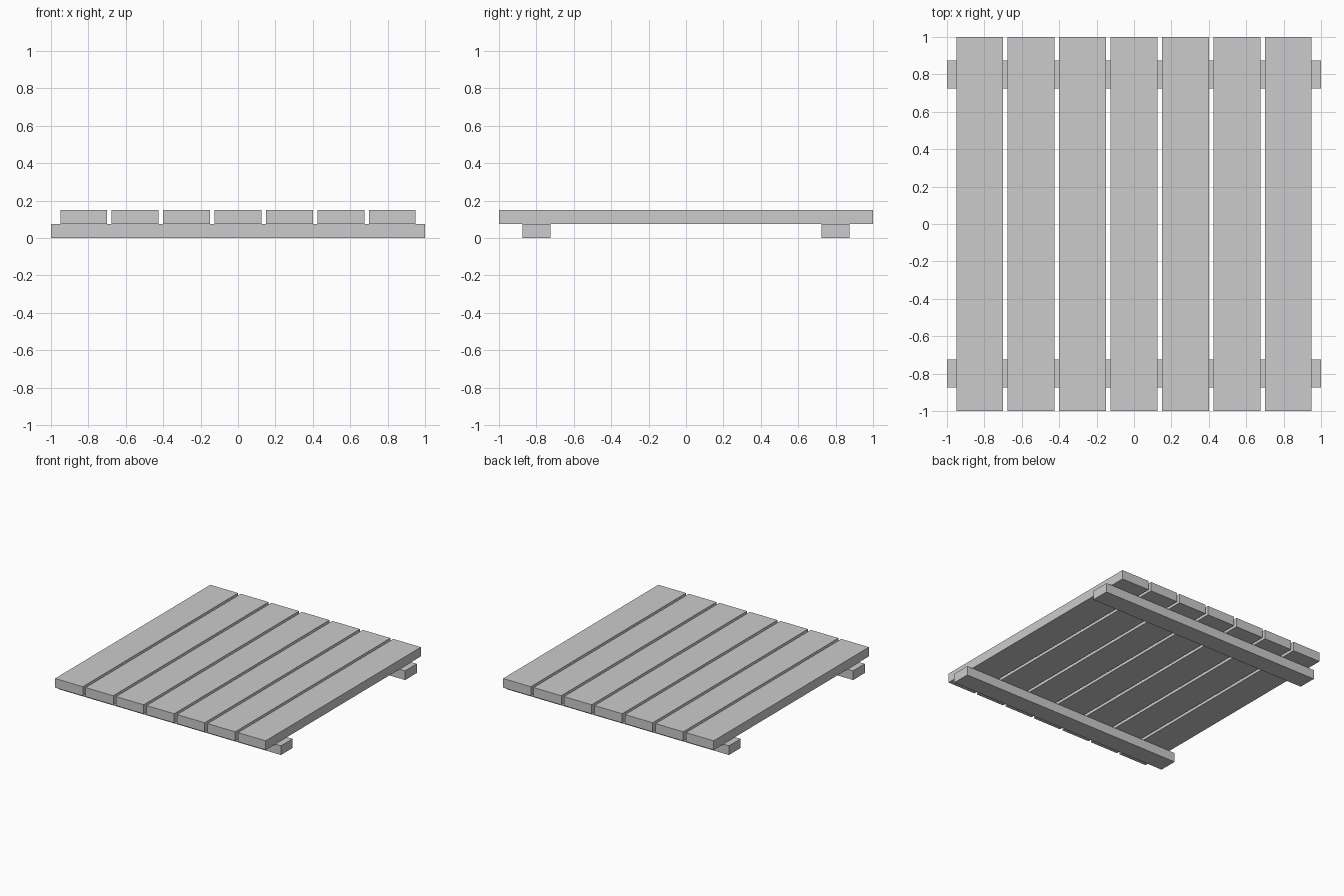
import bpy

if "Cube" in bpy.data.objects:
    bpy.data.objects.remove(bpy.data.objects["Cube"])


def box(name, center, size):
    bpy.ops.mesh.primitive_cube_add(size=1, location=center)
    obj = bpy.context.object
    obj.name = name
    obj.scale = size
    bpy.ops.object.transform_apply(location=False, rotation=False, scale=True)
    return obj


THICK = 0.075

# Two cross rails on the ground
for side, y in (("front", -0.8), ("back", 0.8)):
    box(f"{side}_rail", (0, y, THICK / 2), (2, 0.15, THICK))

# Seven evenly spaced planks resting on the rails
for i in range(7):
    box(f"plank_{i + 1}", ((i - 3) * 0.275, 0, THICK * 1.5), (0.25, 2, THICK))
